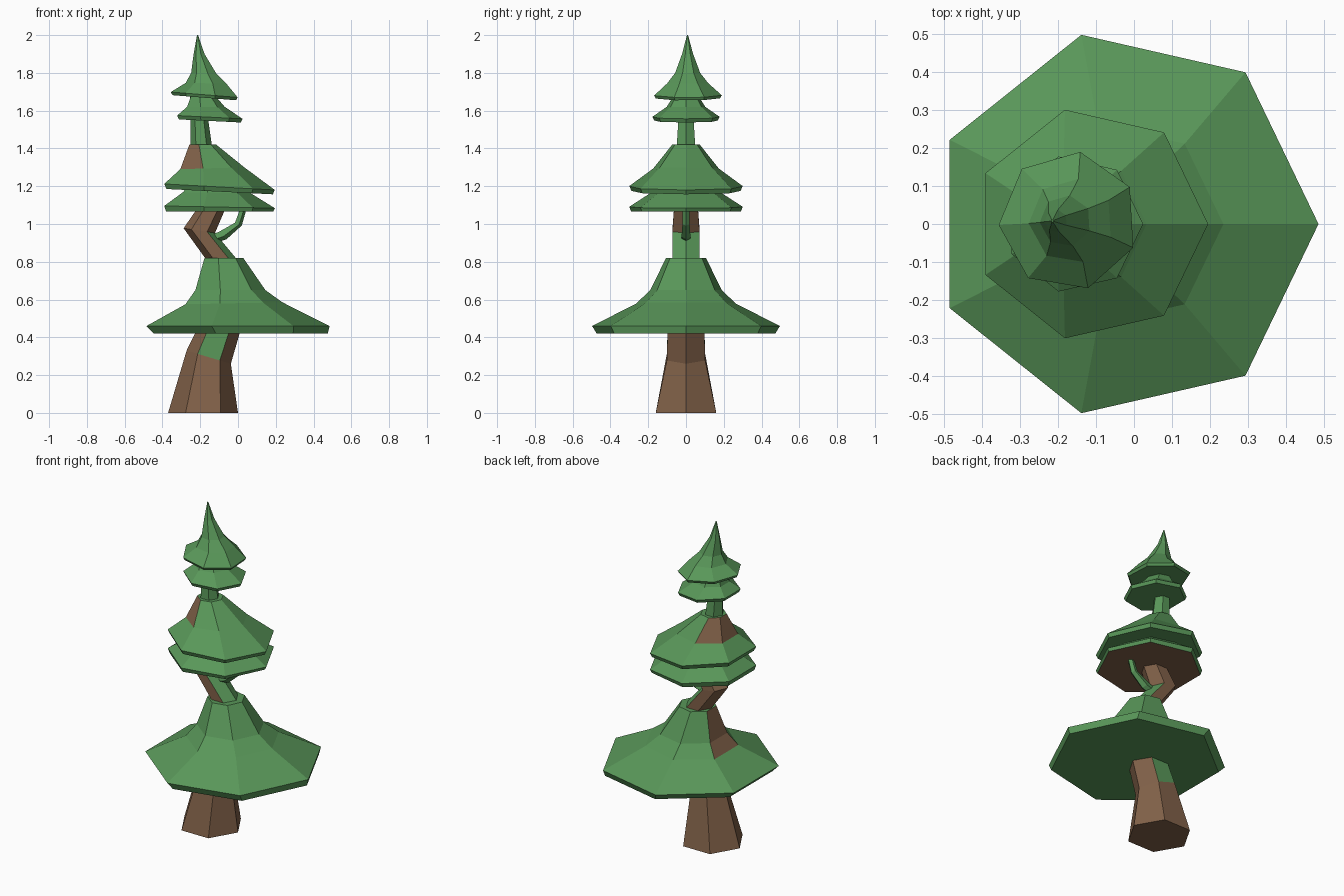
import bpy, bmesh, math

if "Cube" in bpy.data.objects:
    bpy.data.objects.remove(bpy.data.objects["Cube"])

def material(name, rgb):
    m = bpy.data.materials.new(name)
    m.diffuse_color = (*rgb, 1)
    m.use_nodes = True
    m.node_tree.nodes["Principled BSDF"].inputs["Base Color"].default_value = m.diffuse_color
    return m

GREEN = material("leaf green", (0.10, 0.31, 0.10))
BROWN = material("bark brown", (0.22, 0.12, 0.066))

def loft(name, rings, sides, rule, rot=0, y=0):
    """Stack polygon rings (x, z, radius, slope in x); rule(segment, normal) is True for brown."""
    bm = bmesh.new()
    loops = []
    for x, z, r, slope in rings:
        loop = []
        for i in range(sides):
            a = math.radians(rot) + 2 * math.pi * i / sides
            dx = r * math.cos(a)
            loop.append(bm.verts.new((x + dx, y + r * math.sin(a), z + slope * dx)))
        loops.append(loop)
    segment = {}
    for s in range(len(loops) - 1):
        for i in range(sides):
            j = (i + 1) % sides
            f = bm.faces.new((loops[s][i], loops[s][j], loops[s + 1][j], loops[s + 1][i]))
            segment[f] = s
    segment[bm.faces.new(loops[0][::-1])] = -1
    segment[bm.faces.new(loops[-1])] = len(loops)
    bm.normal_update()
    for f, s in segment.items():
        f.material_index = 1 if rule(s, f.normal) else 0
    me = bpy.data.meshes.new(name)
    bm.to_mesh(me)
    bm.free()
    me.materials.append(GREEN)
    me.materials.append(BROWN)
    ob = bpy.data.objects.new(name, me)
    bpy.context.collection.objects.link(ob)
    return ob

# Crooked trunk: brown, with green patches and a green top
def trunk_rule(s, n):
    if s == 1:
        return abs(n.y) < 0.8
    if s == 3:
        return n.x < 0.4
    return s < 6

loft("trunk", [
    (-0.185, 0.0, 0.185, 0), (-0.155, 0.295, 0.117, -0.3), (-0.105, 0.43, 0.113, -0.1),
    (-0.085, 0.81, 0.082, 0), (-0.205, 0.965, 0.083, -0.15), (-0.12, 1.12, 0.07, 0),
    (-0.195, 1.42, 0.056, 0), (-0.205, 1.56, 0.046, 0), (-0.22, 1.68, 0.035, 0)],
    6, trunk_rule)

# Small bent side branch
loft("side_branch", [(-0.13, 0.925, 0.025, -0.8), (-0.085, 0.94, 0.025, -0.8),
                     (0.0, 1.0, 0.02, -0.4), (0.03, 1.09, 0.018, 0)], 5,
     lambda s, n: False)

# Large bottom skirt, bark showing through on the left
loft("bottom_foliage", [
    (-0.01, 0.42, 0.485, 0), (-0.025, 0.46, 0.51, 0), (-0.035, 0.58, 0.27, 0.02),
    (-0.05, 0.65, 0.195, 0), (-0.08, 0.82, 0.108, 0)], 7,
    lambda s, n: s in (2, 3) and n.x < -0.7)

# Middle pair of tiers
loft("middle_lower_foliage", [
    (-0.112, 1.065, 0.298, 0), (-0.113, 1.09, 0.308, -0.02),
    (-0.12, 1.165, 0.19, -0.02), (-0.13, 1.23, 0.12, 0)], 7,
    lambda s, n: s == -1)
loft("middle_upper_foliage", [
    (-0.112, 1.172, 0.296, -0.05), (-0.113, 1.197, 0.308, -0.055),
    (-0.145, 1.295, 0.178, 0.03), (-0.19, 1.42, 0.075, 0)], 7,
    lambda s, n: s == 2 and n.x < -0.5)

# Top pair of tiers
loft("top_lower_foliage", [
    (-0.158, 1.546, 0.172, -0.05), (-0.158, 1.566, 0.182, -0.05),
    (-0.175, 1.62, 0.105, 0), (-0.19, 1.69, 0.06, 0)], 7,
    lambda s, n: False)
loft("tree_tip", [
    (-0.172, 1.668, 0.175, -0.08), (-0.172, 1.684, 0.184, -0.08),
    (-0.165, 1.745, 0.112, -0.02), (-0.18, 1.80, 0.068, 0),
    (-0.205, 1.90, 0.03, 0), (-0.214, 2.0, 0.003, 0)], 7,
    lambda s, n: False, rot=29, y=0.008)
